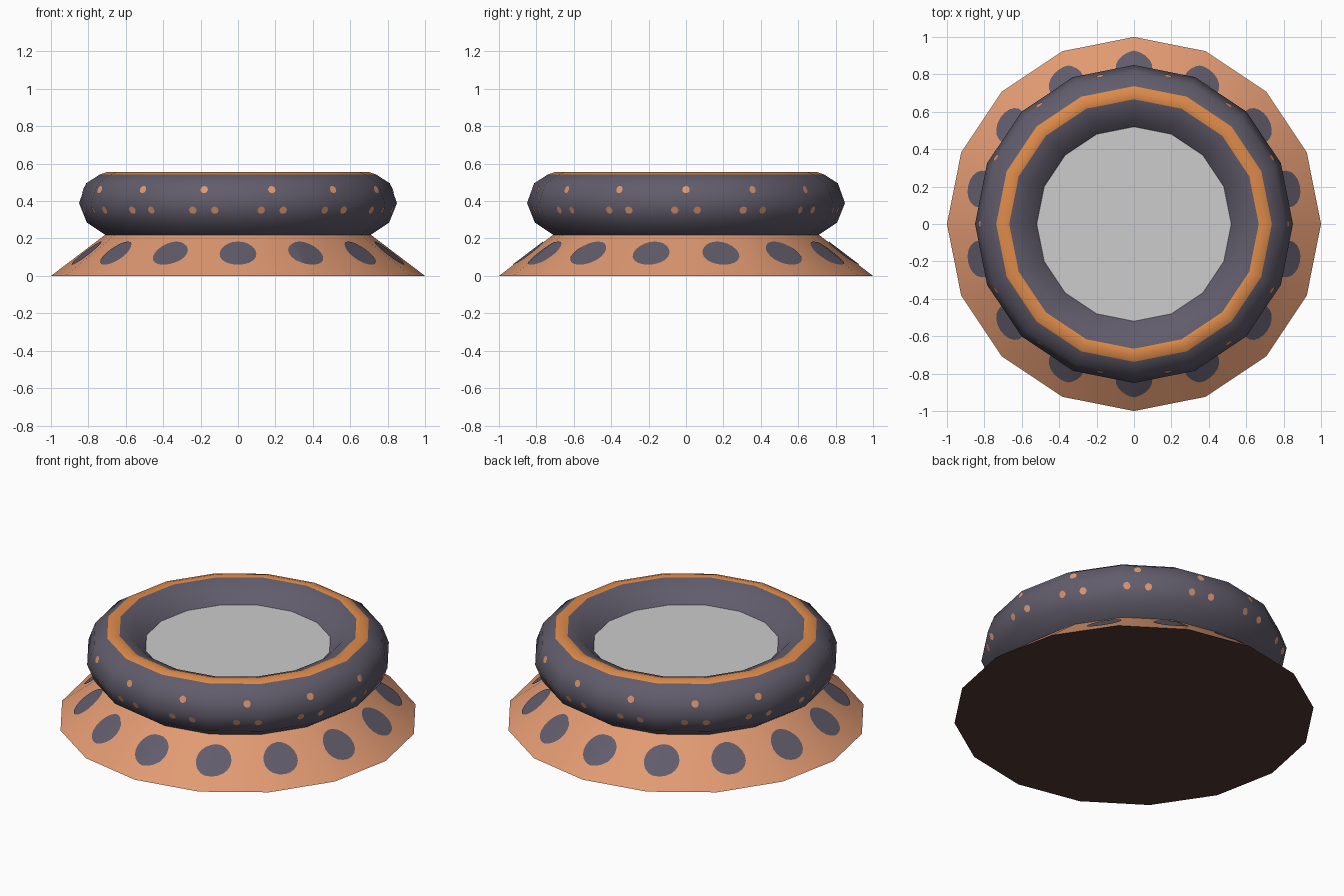
import bpy, bmesh, math
from mathutils import Vector

if "Cube" in bpy.data.objects:
    bpy.data.objects.remove(bpy.data.objects["Cube"])

N = 16  # sides of every round part


def mat(name, r, g, b):
    m = bpy.data.materials.new(name)
    lin = [((c / 255 + 0.055) / 1.055) ** 2.4 for c in (r, g, b)]
    m.diffuse_color = (*lin, 1)
    m.use_nodes = True
    m.node_tree.nodes["Principled BSDF"].inputs["Base Color"].default_value = m.diffuse_color
    return m


SALMON = mat("salmon clay", 225, 154, 114)
ORANGE = mat("orange", 222, 139, 74)
SLATE = mat("slate purple", 97, 92, 107)
GREY = mat("light grey", 204, 204, 204)
BROWN = mat("dark brown", 84, 55, 50)


def finish(name, bm, mats, angle=50):
    me = bpy.data.meshes.new(name)
    bm.to_mesh(me)
    bm.free()
    for m in mats:
        me.materials.append(m)
    for p in me.polygons:
        p.use_smooth = True
    me.set_sharp_from_angle(angle=math.radians(angle))
    ob = bpy.data.objects.new(name, me)
    bpy.context.scene.collection.objects.link(ob)
    return ob


def lathe(name, profile, mats, rule=lambda i: 0):
    """Spin (r, z) points round z; rule gives the material of each band."""
    bm = bmesh.new()
    rings = [[bm.verts.new((r * math.cos(2 * math.pi * k / N), r * math.sin(2 * math.pi * k / N), z))
              for k in range(N)] for r, z in profile]
    for i, (a, b) in enumerate(zip(rings, rings[1:])):
        for k in range(N):
            j = (k + 1) % N
            f = bm.faces.new((a[k], a[j], b[j], b[k]))
            f.material_index = rule(i)
    return finish(name, bm, mats)


def disc(name, r, z, material, up=True):
    bm = bmesh.new()
    vs = [bm.verts.new((r * math.cos(2 * math.pi * k / N), r * math.sin(2 * math.pi * k / N), z)) for k in range(N)]
    bm.faces.new(vs if up else vs[::-1])
    return finish(name, bm, [material])


def radius_at(profile, z):
    for (r0, z0), (r1, z1) in zip(profile, profile[1:]):
        if z0 <= z <= z1:
            return r0 + (r1 - r0) * (z - z0) / (z1 - z0)


def spots(name, profile, places, size, height, material, lift=0.004):
    """Thin round plates laid on the faceted wall; places are (angle, z)."""
    bm = bmesh.new()
    step = 2 * math.pi / N
    for ang, zc in places:
        part = bmesh.new()
        rc = radius_at(profile, zc)
        out = Vector((math.cos(ang), math.sin(ang), 0))
        side = Vector((-out.y, out.x, 0))
        vs = [part.verts.new(out * rc + side * size * math.cos(t) + Vector((0, 0, zc + height * math.sin(t))))
              for t in [2 * math.pi * k / 20 for k in range(20)]]
        part.faces.new(vs)
        # split along facet edges and profile levels so the plate hugs the wall
        cuts = [(Vector((0, 0, 0)), Vector((-math.sin(k * step), math.cos(k * step), 0))) for k in range(N // 2)]
        cuts += [(Vector((0, 0, z)), Vector((0, 0, 1))) for _, z in profile]
        for co, no in cuts:
            bmesh.ops.bisect_plane(part, geom=part.verts[:] + part.edges[:] + part.faces[:],
                                   plane_co=co, plane_no=no, dist=1e-5)
        remap = {}
        for v in part.verts:
            t = math.atan2(v.co.y, v.co.x)
            off = (t + 1e-9) % step - step / 2
            r = radius_at(profile, v.co.z) * math.cos(step / 2) / math.cos(off) + lift
            remap[v] = bm.verts.new((r * math.cos(t), r * math.sin(t), v.co.z + lift * 0.5))
        for f in part.faces:
            bm.faces.new([remap[v] for v in f.verts])
        part.free()
    return finish(name, bm, [material])


# flared base and its underside
base = [(1.0, 0.0), (0.71, 0.22)]
lathe("flared_base", base, [SALMON])
disc("base_underside", 1.0, 0.0, BROWN, up=False)

# rounded ring with an orange stripe along its crest
outer = [(0.71, 0.22), (0.808, 0.285), (0.85, 0.39), (0.812, 0.495)]
crest = [(0.737, 0.543), (0.70, 0.555), (0.667, 0.551)]
inner = [(0.59, 0.52), (0.52, 0.45)]
lathe("ring", outer + crest + inner, [SLATE, ORANGE], lambda i: 1 if i in (4, 5) else 0)

# flat pane inside the ring
disc("centre_pane", 0.52, 0.45, GREY)

# large spots on the base
turn = 2 * math.pi / 14
front = -math.pi / 2
spots("base_spots", base, [(front + k * turn, 0.12) for k in range(14)], 0.1, 0.062, SLATE)

# small dots on the ring: one above, a pair below
dots = []
for k in range(14):
    a = front + (k + 0.5) * turn
    dots += [(a, 0.46), (a - 0.073, 0.35), (a + 0.073, 0.35)]
spots("ring_dots", outer, dots, 0.02, 0.019, SALMON, lift=0.003)
